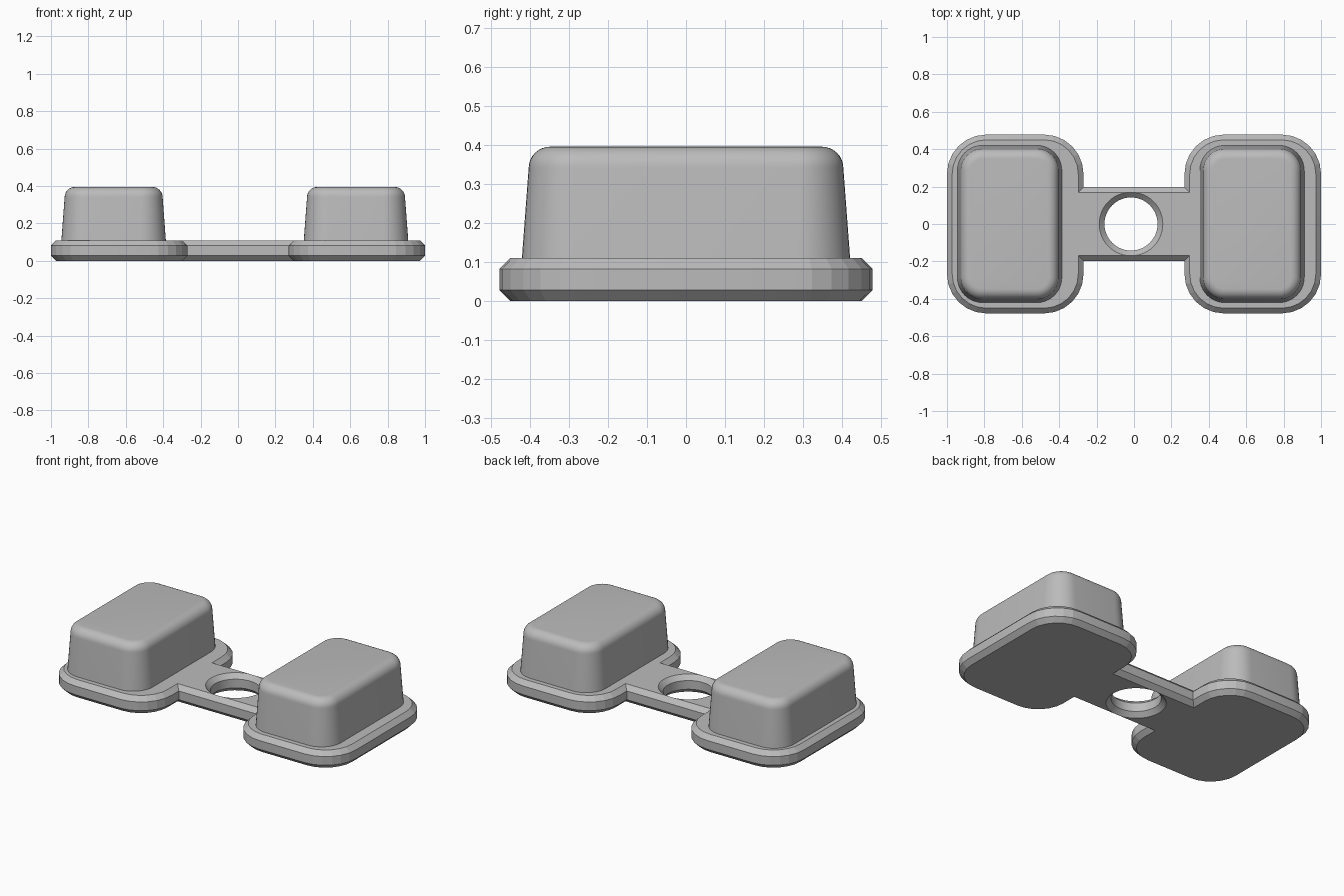
import bpy, bmesh, math

cube = bpy.data.objects.get("Cube")
if cube:
    bpy.data.objects.remove(cube, do_unlink=True)

grey = bpy.data.materials.new("plain grey")
grey.use_nodes = True
COLOUR = (0.5, 0.5, 0.5, 1)
grey.diffuse_color = COLOUR
grey.node_tree.nodes["Principled BSDF"].inputs["Base Color"].default_value = COLOUR


def rounded_ring(cx, hx, hy, r, z, seg):
    """Rounded rectangle outline; seg 0 gives square corners."""
    pts = []
    for k, (sx, sy) in enumerate([(1, 1), (-1, 1), (-1, -1), (1, -1)]):
        for i in range(seg + 1):
            a = math.pi / 2 * (k + (i / seg if seg else 0.5))
            rr = r if seg else 0
            pts.append((cx + sx * (hx - rr) + rr * math.cos(a),
                        sy * (hy - rr) + rr * math.sin(a), z))
    return pts


def circle_ring(cx, r, z, n=48):
    return [(cx + r * math.cos(2 * math.pi * i / n),
             r * math.sin(2 * math.pi * i / n), z) for i in range(n)]


def loft(name, rings):
    """Closed solid through a stack of matching outlines."""
    bm = bmesh.new()
    loops = [[bm.verts.new(p) for p in ring] for ring in rings]
    for a, b in zip(loops, loops[1:]):
        for i in range(len(a)):
            j = (i + 1) % len(a)
            bm.faces.new((a[i], a[j], b[j], b[i]))
    bm.faces.new(loops[0][::-1])
    bm.faces.new(loops[-1])
    mesh = bpy.data.meshes.new(name)
    bm.to_mesh(mesh)
    bm.free()
    mesh.materials.append(grey)
    ob = bpy.data.objects.new(name, mesh)
    bpy.context.collection.objects.link(ob)
    return ob


THICK, CHAMFER = 0.11, 0.028


def plate(name, cx, hx, hy, r, seg):
    """Flat plate with chamfered top and bottom rims."""
    levels = [(0, CHAMFER), (CHAMFER, 0), (THICK - CHAMFER, 0), (THICK, CHAMFER)]
    return loft(name, [rounded_ring(cx, hx - d, hy - d, r - d, z, seg)
                       for z, d in levels])


def boolean(target, other, operation):
    mod = target.modifiers.new(operation.lower(), 'BOOLEAN')
    mod.operation, mod.object, mod.solver = operation, other, 'EXACT'
    bpy.context.view_layer.objects.active = target
    bpy.ops.object.modifier_apply(modifier=mod.name)
    bpy.data.objects.remove(other, do_unlink=True)


# Base: two rounded pads joined by a bridge
base = plate("base_plate", -0.635, 0.365, 0.478, 0.21, 6)
boolean(base, plate("left_pad", 0.635, 0.365, 0.478, 0.21, 6), 'UNION')
boolean(base, plate("bridge", 0, 0.5, 0.197, 0, 0), 'UNION')

# Hole through the bridge, flared at both ends
HOLE_X, HOLE_R = -0.016, 0.142
flare = [(-0.02, 0.048), (0, 0.028), (CHAMFER, 0),
         (THICK - CHAMFER, 0), (THICK, 0.028), (THICK + 0.02, 0.048)]
cutter = loft("hole_cutter", [circle_ring(HOLE_X, HOLE_R + d, z) for z, d in flare])
boolean(base, cutter, 'DIFFERENCE')


# Blocks: tapered walls with a rounded top edge
def block(name, cx):
    hx, hy, r, top, fillet, taper = 0.28, 0.421, 0.135, 0.395, 0.055, 0.018
    levels = [(THICK - 0.01, 0)]
    for i in range(9):
        a = math.pi / 2 * i / 8
        levels.append((top - fillet * (1 - math.sin(a)),
                       taper + fillet * (1 - math.cos(a))))
    return loft(name, [rounded_ring(cx, hx - d, hy - d, r - d, z, 10)
                       for z, d in levels])


blocks = [block("right_block", -0.665), block("left_block", 0.631)]

# Shading: flat facets on the base, smooth blocks
bpy.ops.object.select_all(action='DESELECT')
for ob, angle in [(base, 10)] + [(b, 40) for b in blocks]:
    ob.select_set(True)
    bpy.context.view_layer.objects.active = ob
    bpy.ops.object.shade_smooth_by_angle(angle=math.radians(angle))
    ob.select_set(False)
